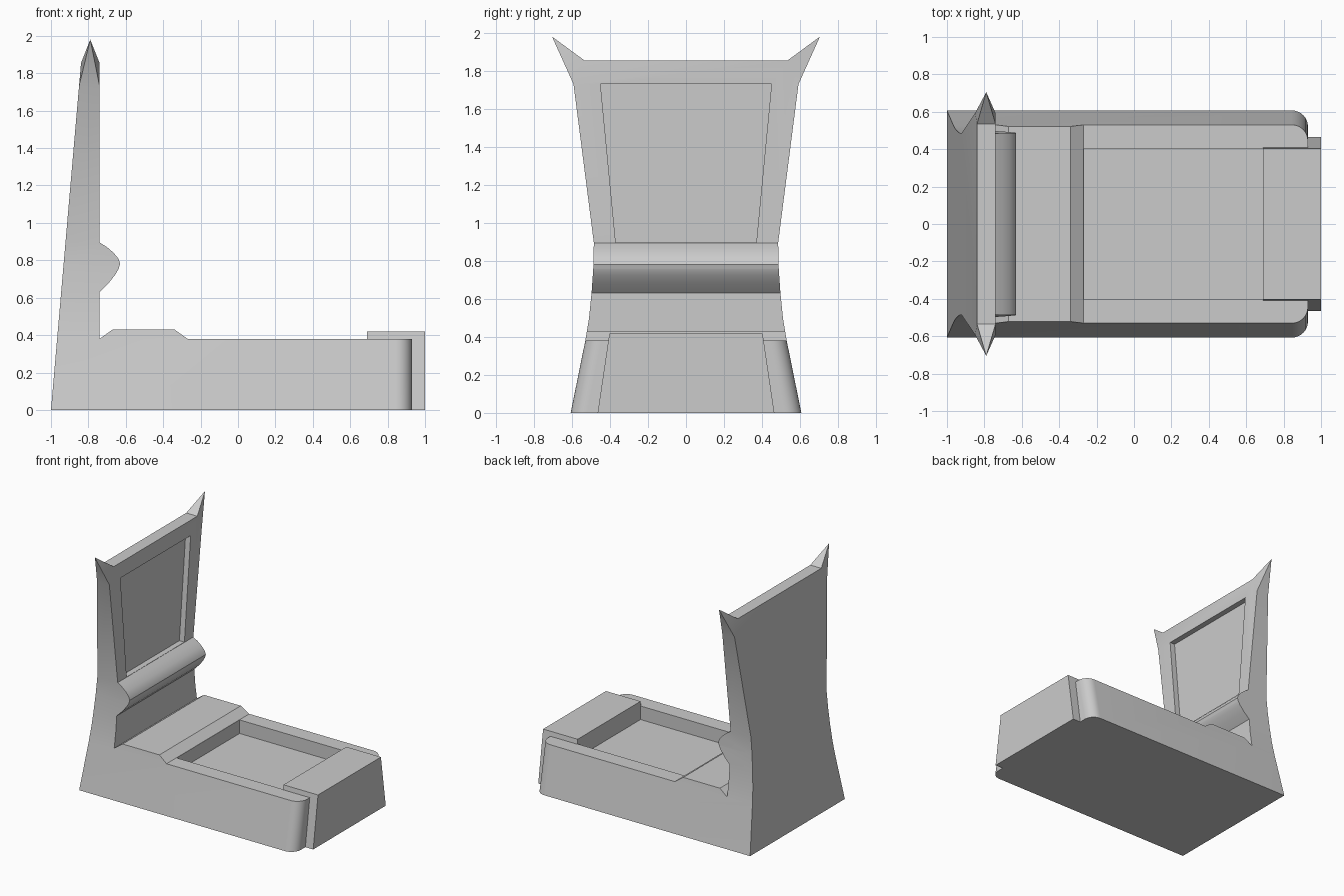
import bpy, bmesh
from mathutils import Vector

if "Cube" in bpy.data.objects:
    bpy.data.objects.remove(bpy.data.objects["Cube"])


def prism(name, start, end):
    """Closed solid between two matching outlines of 3D points."""
    bm = bmesh.new()
    a = [bm.verts.new(p) for p in start]
    b = [bm.verts.new(p) for p in end]
    bm.faces.new(a)
    bm.faces.new(b[::-1])
    for i in range(len(a)):
        j = (i + 1) % len(a)
        bm.faces.new((a[j], a[i], b[i], b[j]))
    bmesh.ops.recalc_face_normals(bm, faces=bm.faces)
    mesh = bpy.data.meshes.new(name)
    bm.to_mesh(mesh)
    bm.free()
    ob = bpy.data.objects.new(name, mesh)
    bpy.context.collection.objects.link(ob)
    return ob


def boolean(ob, cutter, operation):
    mod = ob.modifiers.new("cut", 'BOOLEAN')
    mod.operation, mod.object, mod.solver = operation, cutter, 'EXACT'
    bpy.context.view_layer.objects.active = ob
    bpy.ops.object.modifier_apply(modifier=mod.name)
    bpy.data.objects.remove(cutter, do_unlink=True)


# Body: side profile (x, z) of seat, lumbar roll and backrest
side = [(-1, 0), (0.93, 0), (0.93, 0.38), (-0.27, 0.38), (-0.34, 0.43),
        (-0.67, 0.43), (-0.74, 0.38), (-0.74, 0.63), (-0.69, 0.68),
        (-0.655, 0.725), (-0.638, 0.755), (-0.63, 0.782), (-0.64, 0.81),
        (-0.665, 0.84), (-0.70, 0.87), (-0.74, 0.895), (-0.74, 1.95),
        (-0.831, 1.95)]
body = prism("chair_body", [(x, -0.8, z) for x, z in side],
             [(x, 0.8, z) for x, z in side])

# Flared front silhouette (y, z), mirrored, trims the body
half = [(0.628, -0.1), (0.607, 0), (0.53, 0.38), (0.51, 0.5), (0.497, 0.63),
        (0.488, 0.76), (0.485, 0.895), (0.592, 1.73), (0.535, 1.855)]
outline = half + [(-y, z) for y, z in reversed(half)]
boolean(body, prism("silhouette", [(-1.2, y, z) for y, z in outline],
                    [(1.2, y, z) for y, z in outline]), 'INTERSECT')

bm = bmesh.new()
bm.from_mesh(body.data)
# Pointed horns pulled out of the upper corners
for s in (-1, 1):
    faces = [f for f in bm.faces if all(v.co.z > 1.7 and v.co.y * s > 0.5
                                        for v in f.verts)]
    for v in bmesh.ops.poke(bm, faces=faces)["verts"]:
        v.co = Vector((-0.79, 0.705 * s, 1.98))
# Rounded front corners of the seat
corners = [e for e in bm.edges
           if all(v.co.x > 0.92 and abs(v.co.y) > 0.5 for v in e.verts)
           and abs(e.verts[0].co.z - e.verts[1].co.z) > 0.3]
bmesh.ops.bevel(bm, geom=corners, offset=0.085, segments=8, profile=0.5,
                affect='EDGES')
bm.to_mesh(body.data)
bm.free()

# Recessed panels in the backrest and the seat
panel = [(-0.37, 0.897), (0.37, 0.897), (0.45, 1.73), (-0.45, 1.73)]
boolean(body, prism("back_recess", [(-0.785, y, z) for y, z in panel],
                    [(-0.6, y, z) for y, z in panel]), 'DIFFERENCE')
tray = [(-0.268, -0.403), (0.75, -0.403), (0.75, 0.403), (-0.268, 0.403)]
boolean(body, prism("seat_recess", [(x, y, 0.27) for x, y in tray],
                    [(x, y, 0.6) for x, y in tray]), 'DIFFERENCE')

# Front block, wider at the bottom
block = [(-0.465, 0), (0.465, 0), (0.403, 0.418), (-0.403, 0.418)]
front = prism("front_block", [(0.69, y, z) for y, z in block],
              [(1.0, y, z) for y, z in block])

bpy.ops.object.select_all(action='DESELECT')
body.select_set(True)
bpy.context.view_layer.objects.active = body
bpy.ops.object.shade_smooth_by_angle()
